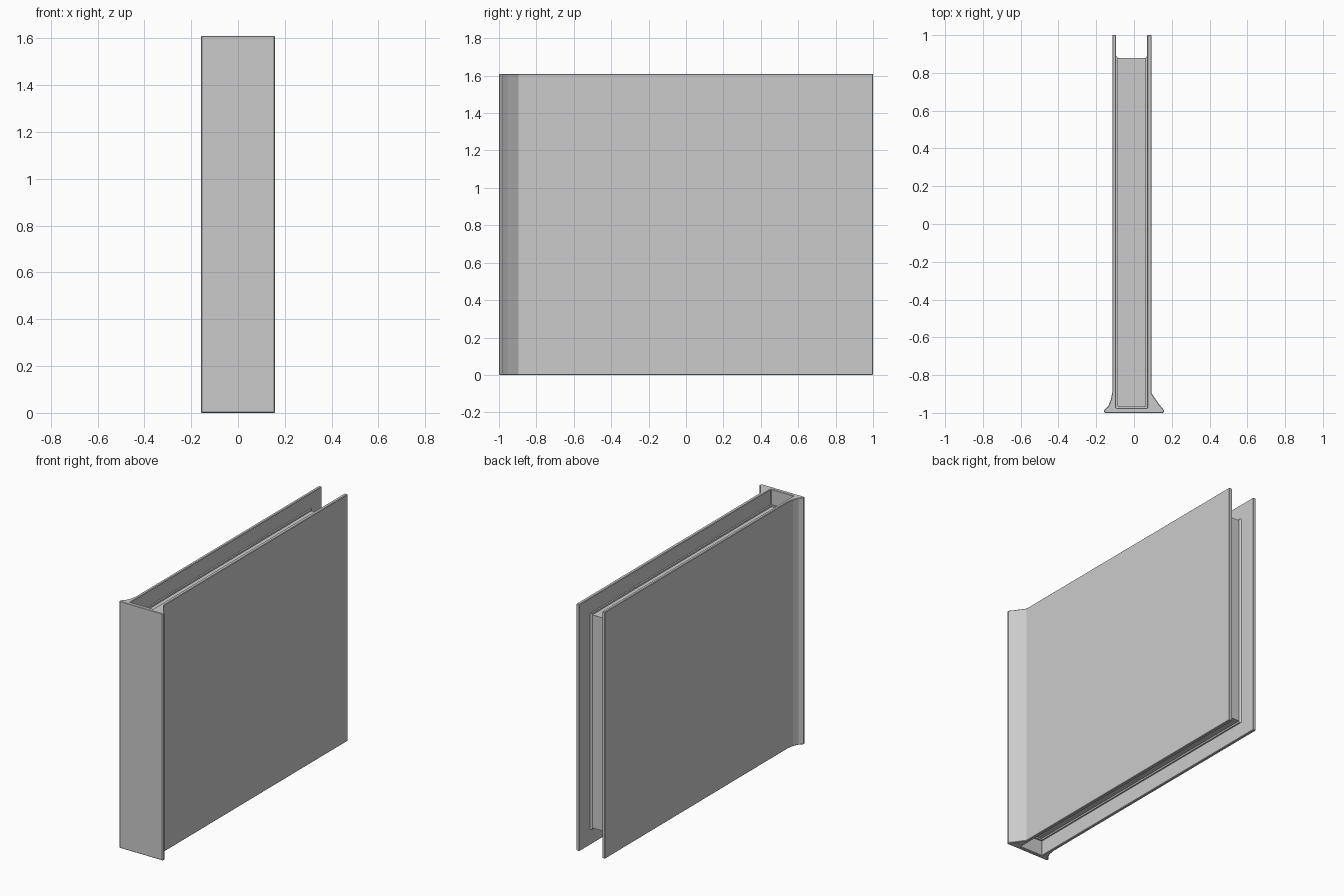
import bpy, bmesh

if "Cube" in bpy.data.objects:
    bpy.data.objects.remove(bpy.data.objects["Cube"])

HEIGHT = 1.61


def extrude_profile(name, points, z0, z1):
    """Closed x/y outline extruded upright."""
    bm = bmesh.new()
    face = bm.faces.new([bm.verts.new((x, y, z0)) for x, y in points])
    res = bmesh.ops.extrude_face_region(bm, geom=[face])
    verts = [g for g in res["geom"] if isinstance(g, bmesh.types.BMVert)]
    bmesh.ops.translate(bm, verts=verts, vec=(0, 0, z1 - z0))
    bmesh.ops.recalc_face_normals(bm, faces=bm.faces)
    mesh = bpy.data.meshes.new(name)
    bm.to_mesh(mesh)
    bm.free()
    obj = bpy.data.objects.new(name, mesh)
    bpy.context.collection.objects.link(obj)
    return obj


# Book casing: two boards joined by a flared spine
casing = extrude_profile("cover", [
    (-0.115, 1.0), (-0.115, -0.89), (-0.122, -0.93), (-0.137, -0.965),
    (-0.158, -0.985), (-0.158, -0.995), (-0.153, -1.0),
    (0.153, -1.0), (0.158, -0.995), (0.158, -0.985),
    (0.133, -0.955), (0.092, -0.895), (0.092, 1.0),
    (0.07, 1.0), (0.07, -0.975), (-0.095, -0.975), (-0.095, 1.0),
], 0, HEIGHT)
bevel = casing.modifiers.new("soft_edges", "BEVEL")
bevel.width = 0.003
bevel.segments = 1
bevel.limit_method = "ANGLE"
bevel.angle_limit = 1.0

# Endpaper lining: thin sheet wrapped round the page block, standing slightly proud
extrude_profile("endpapers", [
    (-0.096, 0.89), (-0.096, -0.976), (0.071, -0.976), (0.071, 0.89),
    (0.06, 0.88), (0.06, -0.965), (-0.085, -0.965), (-0.085, 0.88),
], 0.1, HEIGHT - 0.1)

# Page block, inset from the board edges
extrude_profile("pages", [
    (-0.086, 0.88), (-0.086, -0.966), (0.061, -0.966), (0.061, 0.88),
], 0.11, HEIGHT - 0.11)
